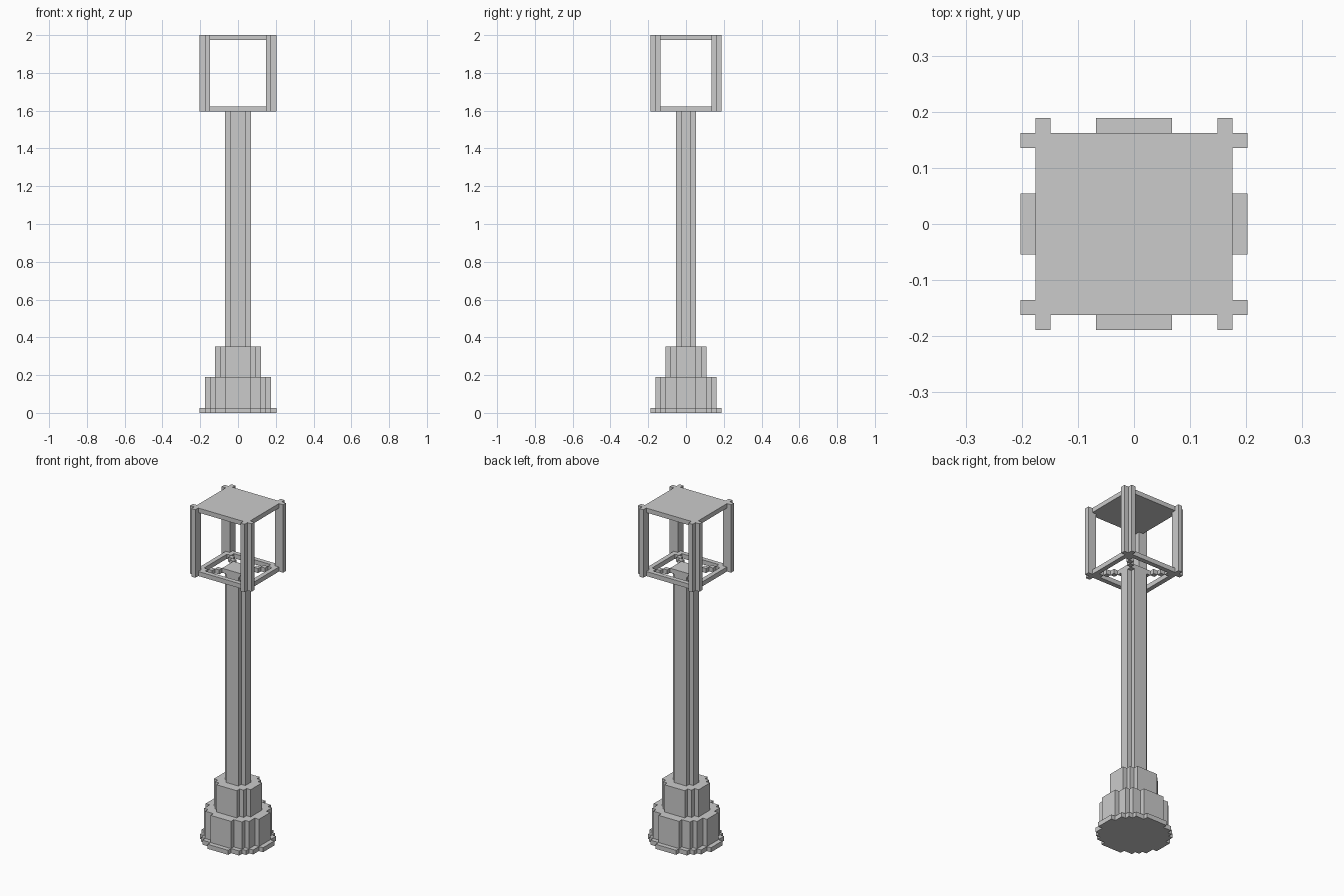
import bpy, bmesh
from mathutils import Vector

if "Cube" in bpy.data.objects:
    bpy.data.objects.remove(bpy.data.objects["Cube"])

U = 2 / 74  # size of one block


def prism(name, cells, z0, z1):
    """Extrude a footprint of unit cells (given by their centres) from z0 to z1."""
    bm = bmesh.new()
    for x, y in cells:
        corners = [(-.5, -.5), (.5, -.5), (.5, .5), (-.5, .5)]
        bm.faces.new([bm.verts.new(((x + i) * U, (y + j) * U, z0 * U)) for i, j in corners])
    bmesh.ops.remove_doubles(bm, verts=bm.verts[:], dist=1e-4)
    bmesh.ops.dissolve_limit(bm, angle_limit=0.01, verts=bm.verts[:], edges=bm.edges[:])
    ext = bmesh.ops.extrude_face_region(bm, geom=bm.faces[:], use_keep_orig=True)
    top = [g for g in ext["geom"] if isinstance(g, bmesh.types.BMVert)]
    bmesh.ops.translate(bm, verts=top, vec=Vector((0, 0, (z1 - z0) * U)))
    bmesh.ops.recalc_face_normals(bm, faces=bm.faces[:])
    mesh = bpy.data.meshes.new(name)
    bm.to_mesh(mesh)
    bm.free()
    obj = bpy.data.objects.new(name, mesh)
    bpy.context.collection.objects.link(obj)
    return obj


def grid(w, d):
    """Cell centres of a w by d rectangle around the origin."""
    return [(i - (w - 1) / 2, j - (d - 1) / 2) for i in range(w) for j in range(d)]


def disc(w, d):
    """Blocky ellipse inside a w by d rectangle."""
    return [(x, y) for x, y in grid(w, d) if (2 * x / w) ** 2 + (2 * y / d) ** 2 < 0.98]


# Stepped round base and column
prism("base_plate", disc(15, 14), 0, 1)
prism("lower_plinth", disc(13, 12), 1, 7)
prism("upper_plinth", disc(9, 8), 7, 13)
prism("column", disc(5, 4), 13, 59)

# Lantern: floor hub and flat roof between the posts
prism("lantern_hub", grid(5, 4), 59, 60)
prism("lantern_roof", [c for c in grid(13, 12) if (abs(c[0]), abs(c[1])) != (6, 5.5)], 73, 74)

# L-shaped corner posts and diagonal braces from the hub
for sx, nx in ((-1, "left"), (1, "right")):
    for sy, ny in ((-1, "front"), (1, "back")):
        post = [(6 * sx, 5.5 * sy), (7 * sx, 5.5 * sy), (6 * sx, 6.5 * sy)]
        prism(f"{ny}_{nx}_post", post, 59, 74)
        for k in (3, 4, 5):
            prism(f"{ny}_{nx}_brace_{k - 2}", [(k * sx, (k - .5) * sy)], 59, 60)

# Bottom rails joining the posts
for s, nx, ny in ((-1, "left", "front"), (1, "right", "back")):
    prism(f"{ny}_rail", [(x, 5.5 * s) for x in range(-5, 6)], 59, 60)
    prism(f"{nx}_rail", [(6 * s, j - 4.5) for j in range(10)], 59, 60)
